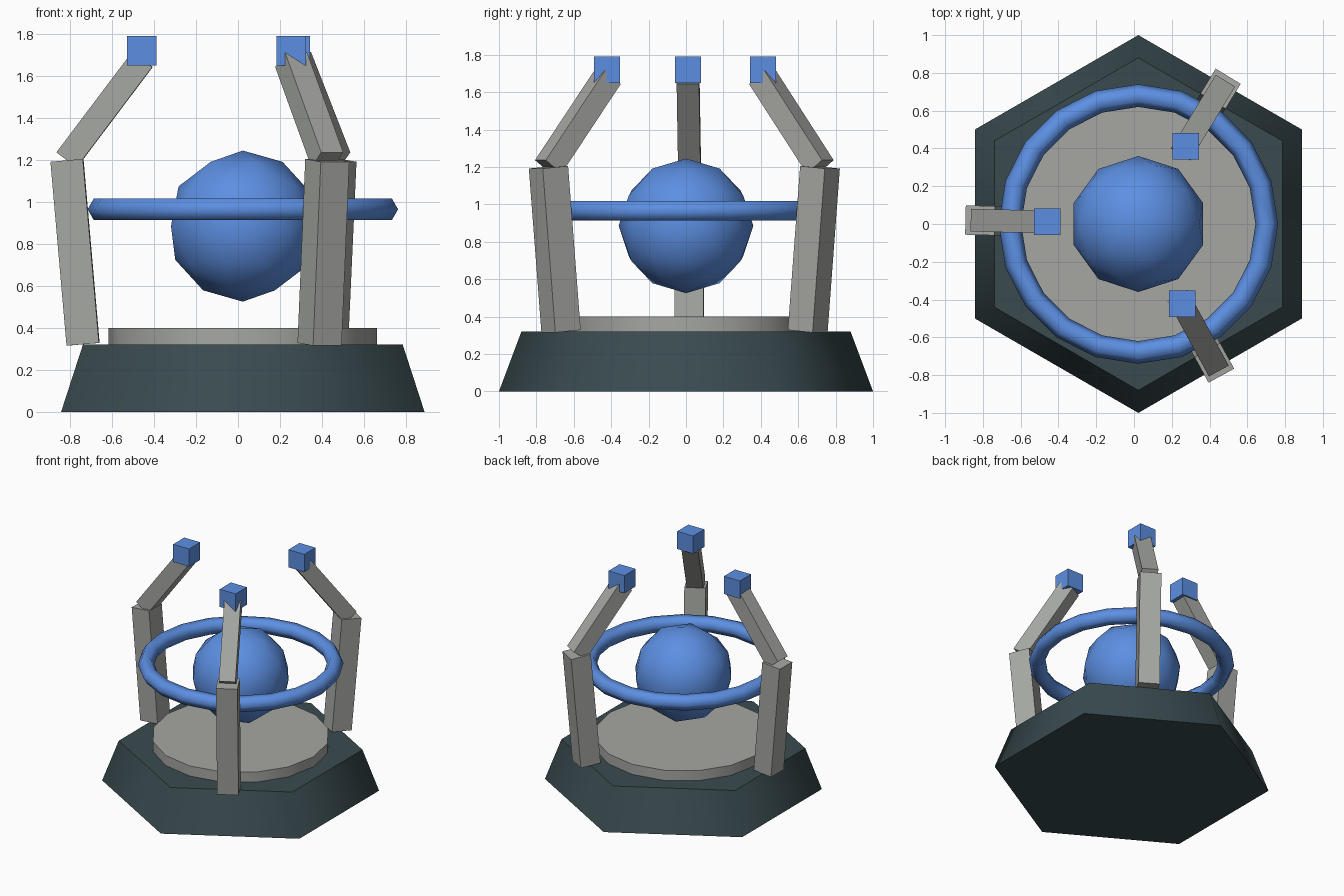
import bpy
from math import cos, sin, radians
from mathutils import Matrix, Vector

cube = bpy.data.objects.get("Cube")
if cube:
    bpy.data.objects.remove(cube, do_unlink=True)

CX = 0.023  # the hexagonal base sits slightly off the overall centre


def make_material(name, rgb):
    mat = bpy.data.materials.new(name)
    mat.use_nodes = True
    color = (*rgb, 1.0)
    mat.diffuse_color = color
    mat.node_tree.nodes["Principled BSDF"].inputs["Base Color"].default_value = color
    return mat


slate = make_material("dark_slate", (0.041, 0.069, 0.078))
grey = make_material("warm_grey", (0.38, 0.39, 0.365))
blue = make_material("bright_blue", (0.108, 0.275, 0.76))


def finish(name, mat, smooth_angle=None):
    obj = bpy.context.object
    obj.name = name
    obj.data.name = name
    obj.data.materials.append(mat)
    if smooth_angle:
        bpy.ops.object.shade_smooth_by_angle(angle=radians(smooth_angle))
    return obj


# Hexagonal base and the round platform on it
bpy.ops.mesh.primitive_cone_add(vertices=6, radius1=1.0, radius2=0.88, depth=0.32,
                                location=(CX, 0, 0.16))
finish("base", slate, 65)
bpy.ops.mesh.primitive_cylinder_add(vertices=16, radius=0.64, depth=0.08,
                                    location=(CX, 0, 0.36))
finish("platform", grey, 65)

# Floating orb and the ring around it
bpy.ops.mesh.primitive_ico_sphere_add(subdivisions=2, radius=0.36, location=(CX, 0, 0.885))
finish("orb", blue, 180)
bpy.ops.mesh.primitive_torus_add(major_segments=20, minor_segments=6, major_radius=0.68,
                                 minor_radius=0.06, location=(CX, 0, 0.965))
finish("ring", blue, 180)


def place(radius, z, angle):
    return Vector((CX + radius * cos(angle), radius * sin(angle), z))


def beam(name, radius, z, size, lean, angle):
    """Box leaning inward by an angle, facing out from the centre."""
    bpy.ops.mesh.primitive_cube_add(size=1)
    obj = finish(name, grey)
    obj.data.transform(Matrix.Diagonal((*size, 1)))
    obj.rotation_euler = (0, radians(lean), angle)
    obj.location = place(radius, z, angle)


# Three bent arms, each with a cube at its tip
for side, degrees in (("right", 178.7), ("back", 58.7), ("front", -61.3)):
    angle = radians(degrees)
    beam(side + "_lower_arm", 0.80, 0.76, (0.155, 0.155, 0.88), 5, angle)
    beam(side + "_upper_arm", 0.659, 1.44, (0.12, 0.12, 0.60), -37, angle)
    bpy.ops.mesh.primitive_cube_add(size=0.14, location=place(0.482, 1.72, angle))
    finish(side + "_tip_cube", blue)
